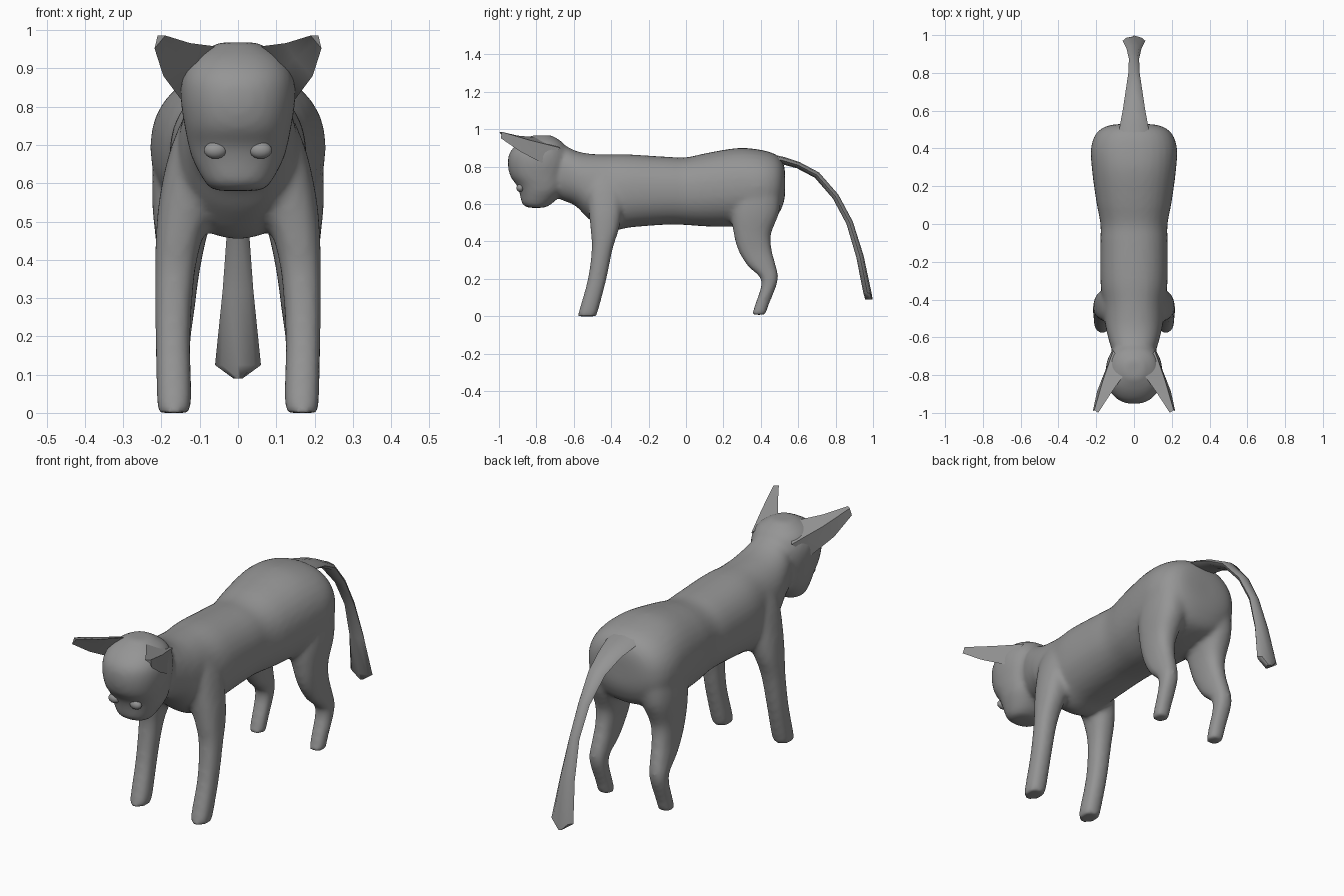
import bpy, bmesh, math
from mathutils import Vector

cube = bpy.data.objects.get("Cube")
if cube:
    bpy.data.objects.remove(cube)

# One grey coat colour for the whole animal
GREY = (0.3, 0.3, 0.3, 1)
coat = bpy.data.materials.new("grey coat")
coat.use_nodes = True
coat.diffuse_color = GREY
coat.node_tree.nodes["Principled BSDF"].inputs["Base Color"].default_value = GREY


def skin(bm, rings):
    """Bridge a list of point rings into a closed skin."""
    loops = [[bm.verts.new(point) for point in ring] for ring in rings]
    count = len(loops[0])
    for lower, upper in zip(loops, loops[1:]):
        for i in range(count):
            j = (i + 1) % count
            bm.faces.new((lower[i], lower[j], upper[j], upper[i]))
    bm.faces.new(loops[0][::-1])
    bm.faces.new(loops[-1])


def oval(centre, across, up, sides, power=1.0):
    """Oval ring around centre; a power under one makes it boxier."""
    ring = []
    for i in range(sides):
        angle = math.tau * i / sides
        c, s = math.cos(angle), math.sin(angle)
        c = math.copysign(abs(c) ** power, c)
        s = math.copysign(abs(s) ** power, s)
        ring.append(centre + across * c + up * s)
    return ring


def refine(rows, steps=4):
    """Catmull-Rom interpolation between the rows of a section table."""
    fine = []
    last = len(rows) - 1
    for i in range(last):
        window = zip(rows[max(i - 1, 0)], rows[i], rows[i + 1], rows[min(i + 2, last)])
        window = list(window)
        for k in range(steps):
            t = k / steps
            fine.append([b + (c - a) * t / 2 + (a - b * 2.5 + c * 2 - d / 2) * t * t
                         + ((b - c) * 1.5 + (d - a) / 2) * t ** 3
                         for a, b, c, d in window])
    fine.append(rows[-1])
    return fine


def make_object(name, bm):
    bmesh.ops.recalc_face_normals(bm, faces=bm.faces[:])
    mesh = bpy.data.meshes.new(name)
    bm.to_mesh(mesh)
    bm.free()
    mesh.materials.append(coat)
    obj = bpy.data.objects.new(name, mesh)
    bpy.context.collection.objects.link(obj)
    return obj


def shade(obj, degrees):
    bpy.ops.object.select_all(action="DESELECT")
    obj.select_set(True)
    bpy.context.view_layer.objects.active = obj
    bpy.ops.object.shade_smooth_by_angle(angle=math.radians(degrees))


X, Y, Z = Vector((1, 0, 0)), Vector((0, 1, 0)), Vector((0, 0, 1))
body = bmesh.new()

# Torso and neck: y, bottom, top, half width
torso = [
    (-.74, .66, .91, .09), (-.66, .62, .915, .12), (-.59, .59, .885, .14),
    (-.52, .52, .87, .155), (-.42, .455, .865, .165), (-.3, .475, .865, .178),
    (-.1, .49, .853, .178), (0, .488, .85, .178), (.12, .48, .875, .2),
    (.28, .48, .9, .222), (.4, .5, .89, .228), (.48, .53, .865, .2),
    (.52, .6, .82, .14), (.53, .66, .76, .06),
]
skin(body, [oval(Vector((0, y, (low + top) / 2)), X * w, Z * (top - low) / 2, 32, .9)
            for y, low, top, w in refine(torso)])

# Head: z, front, back, half width
head = [
    (.58, -.84, -.76, .06), (.6, -.875, -.72, .085), (.66, -.89, -.66, .118),
    (.7, -.905, -.64, .13), (.75, -.94, -.63, .14), (.82, -.953, -.62, .15),
    (.88, -.94, -.63, .145), (.93, -.89, -.66, .115), (.968, -.82, -.72, .05),
]
skin(body, [oval(Vector((0, (front + back) / 2, z)), X * w, Y * (back - front) / 2, 32, .9)
            for z, front, back, w in refine(head)])

# Legs: x, y, z, half width, half depth, from paw upward
front_leg = [
    (.167, -.53, 0, .042, .051), (.167, -.515, .05, .046, .051),
    (.17, -.475, .2, .046, .05), (.165, -.448, .36, .052, .056),
    (.153, -.435, .46, .062, .075), (.13, -.43, .56, .076, .09),
    (.11, -.43, .68, .07, .1), (.09, -.44, .78, .05, .08),
]
hind_leg = [
    (.165, .388, .008, .036, .037), (.165, .405, .06, .038, .037),
    (.165, .447, .19, .042, .044), (.16, .405, .27, .047, .076),
    (.155, .37, .35, .052, .09), (.15, .355, .44, .064, .1),
    (.14, .37, .56, .085, .13), (.12, .38, .7, .1, .13),
]
for leg in (front_leg, hind_leg):
    for side in (-1, 1):
        skin(body, [oval(Vector((x * side, y, z)), X * w, Y * d, 20, .85)
                    for x, y, z, w, d in refine(leg)])

# Fuse torso, head and legs into one soft skin
body_obj = make_object("body", body)
remesh = body_obj.modifiers.new("fuse", "REMESH")
remesh.mode = "VOXEL"
remesh.voxel_size = .012
remesh.use_smooth_shade = True
soften = body_obj.modifiers.new("soften", "SMOOTH")
soften.factor = .5
soften.iterations = 8

# Tail: y, z, half width, half thickness, set square to its path
tail = [
    (.42, .855, .085, .02), (.52, .832, .075, .02), (.6, .808, .06, .018),
    (.7, .755, .045, .018), (.8, .64, .03, .018), (.875, .5, .027, .018),
    (.93, .32, .04, .02), (.97, .125, .06, .022), (.978, .09, .012, .02),
]
rings = []
for i, (y, z, w, t) in enumerate(tail):
    ahead, behind = tail[min(i + 1, len(tail) - 1)], tail[max(i - 1, 0)]
    normal = Vector((0, behind[1] - ahead[1], ahead[0] - behind[0])).normalized()
    if i >= len(tail) - 2:
        normal = Y
    rings.append(oval(Vector((0, y, z)), X * w, normal * t, 8))
tail_bm = bmesh.new()
skin(tail_bm, rings)
shade(make_object("tail", tail_bm), 50)

# Ears: inner edge, back, outer edge and front hollow at base, middle and tip
ear = [
    [(.04, -.78, .955), (.11, -.67, .9), (.15, -.77, .82), (.095, -.82, .88)],
    [(.125, -.9, .966), (.165, -.83, .94), (.195, -.885, .88), (.15, -.87, .925)],
    [(.19, -1, .986), (.21, -.985, .986), (.218, -.99, .952), (.203, -.985, .97)],
]
for side, label in ((1, "left"), (-1, "right")):
    ear_bm = bmesh.new()
    skin(ear_bm, [[(x * side, y, z) for x, y, z in ring] for ring in ear])
    shade(make_object(label + "_ear", ear_bm), 60)

    # Eyes: flattened balls set above the muzzle
    eye_bm = bmesh.new()
    bmesh.ops.create_uvsphere(eye_bm, u_segments=16, v_segments=10, radius=1)
    bmesh.ops.scale(eye_bm, vec=(.03, .02, .022), verts=eye_bm.verts[:])
    bmesh.ops.translate(eye_bm, vec=(.059 * side, -.886, .686), verts=eye_bm.verts[:])
    shade(make_object(label + "_eye", eye_bm), 60)
